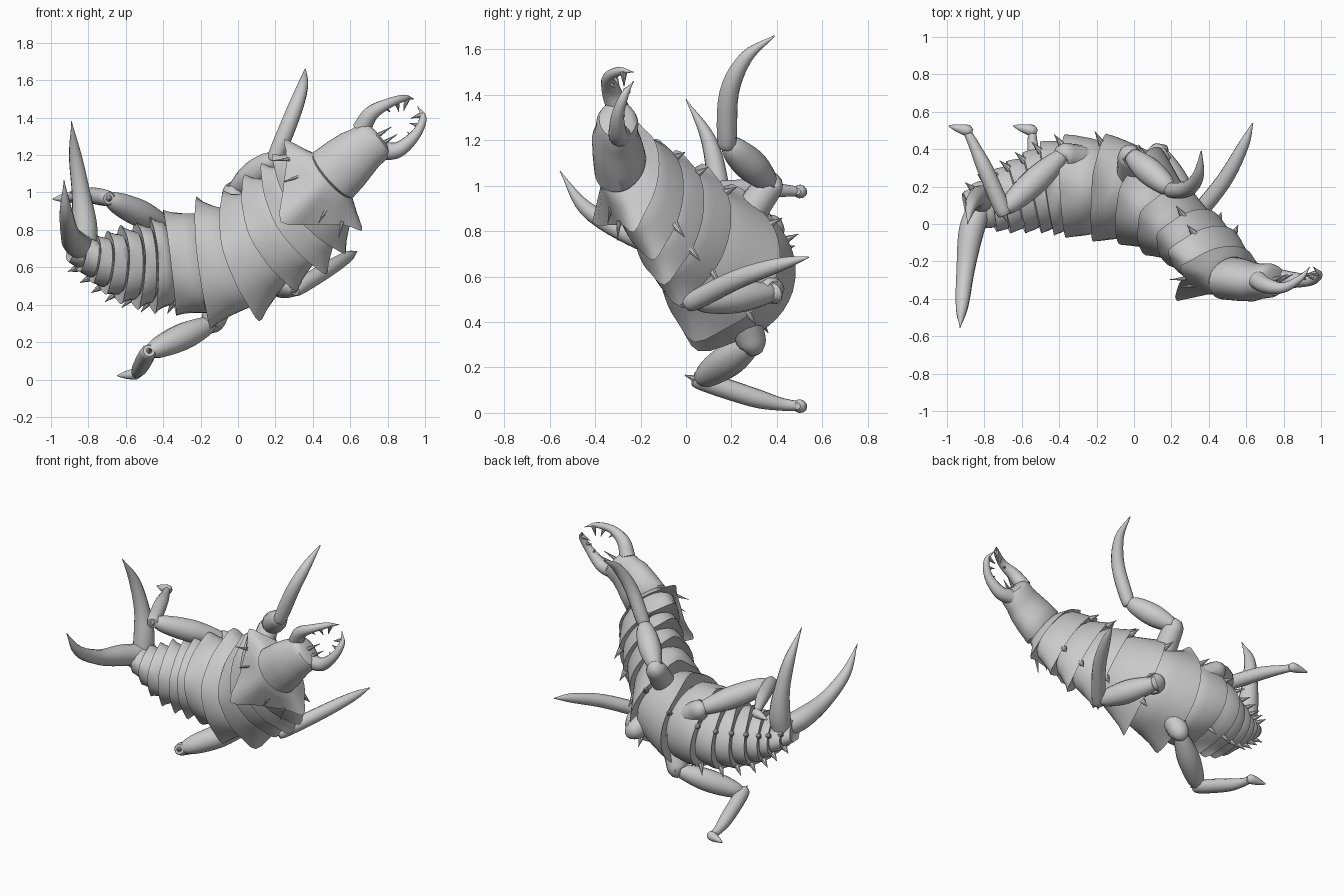
import bpy
import bmesh
from math import cos, sin, pi
from mathutils import Vector

if "Cube" in bpy.data.objects:
    bpy.data.objects.remove(bpy.data.objects["Cube"], do_unlink=True)

made = []


def loft(name, rings):
    """Skin a list of equal-sized point rings and cap both ends."""
    bm = bmesh.new()
    loops = [[bm.verts.new(p) for p in ring] for ring in rings]
    n = len(loops[0])
    for a, b in zip(loops, loops[1:]):
        for i in range(n):
            j = (i + 1) % n
            bm.faces.new((a[i], a[j], b[j], b[i]))
    bm.faces.new(loops[0])
    bm.faces.new(loops[-1])
    bmesh.ops.recalc_face_normals(bm, faces=bm.faces)
    mesh = bpy.data.meshes.new(name)
    bm.to_mesh(mesh)
    bm.free()
    obj = bpy.data.objects.new(name, mesh)
    bpy.context.collection.objects.link(obj)
    made.append(obj)


def spline(points, steps):
    """Catmull-Rom samples through points of any dimension."""
    pts = [Vector(p) for p in points]
    pts = [pts[0] * 2 - pts[1]] + pts + [pts[-1] * 2 - pts[-2]]
    out = []
    for a, b, c, d in zip(pts, pts[1:], pts[2:], pts[3:]):
        for s in range(steps):
            t = s / steps
            out.append(b + (c - a) * (t / 2) + (a * 2 - b * 5 + c * 4 - d) * (t * t / 2)
                       + (b * 3 - a - c * 3 + d) * (t ** 3 / 2))
    return out + [pts[-2]]


def limb(name, path, radii, sides=12, steps=5):
    """Tapering tube along a smooth path."""
    samples = spline([(*p, r) for p, r in zip(path, radii)], steps)
    centres = [s.xyz for s in samples]
    rings, side = [], Vector((0.3, 0.5, 0.8))
    for i, c in enumerate(centres):
        t = (centres[min(i + 1, len(centres) - 1)] - centres[max(i - 1, 0)]).normalized()
        side = (side - t * side.dot(t)).normalized()
        other = t.cross(side)
        r = max(samples[i].w, 0.002)
        rings.append([c + (side * cos(2 * pi * k / sides) + other * sin(2 * pi * k / sides)) * r
                      for k in range(sides)])
    loft(name, rings)


def spike(name, base, tip, radius):
    base, tip = Vector(base), Vector(tip)
    limb(name, [base, base.lerp(tip, 0.5), tip], [radius, radius * 0.55, 0], 8, 2)


# Body stations from head to tail: lower edge x, z, upper edge x, z, centre y, half depth
stations = [
    (.82, 1.20, .67, 1.38, -.30, .085), (.72, 1.09, .55, 1.32, -.31, .10),
    (.62, .97, .40, 1.22, -.29, .115), (.66, .80, .25, 1.28, -.23, .16),
    (.57, .68, .19, 1.20, -.14, .17), (.47, .57, .13, 1.15, -.07, .19),
    (.31, .48, .04, 1.09, .02, .22), (.11, .32, -.07, 1.0, .12, .25),
    (-.15, .28, -.22, .97, .16, .26), (-.33, .35, -.40, .90, .17, .25),
    (-.44, .36, -.48, .87, .16, .23), (-.53, .38, -.55, .84, .14, .20),
    (-.62, .41, -.63, .82, .12, .18), (-.70, .46, -.70, .79, .10, .16),
    (-.77, .52, -.76, .77, .09, .14), (-.84, .58, -.83, .76, .08, .11),
    (-.90, .63, -.88, .76, .07, .08),
]
centres = [Vector(((a + c) / 2, y, (b + d) / 2)) for a, b, c, d, y, _ in stations]
sections = []
for i, (a, b, c, d, y, depth) in enumerate(stations):
    roll = min(.3, max(0, (i - 4) * .08))
    wide = Vector((c - a, roll * (d - b), d - b)) / 2
    ahead = (centres[max(i - 1, 0)] - centres[min(i + 1, len(centres) - 1)]).normalized()
    back = wide.cross(ahead).normalized()
    if back.y > 0:
        back = -back
    belly = back * depth * (-1.35 if i > 6 else -1.0)
    sections.append((centres[i], wide, back * depth, belly))


def between(a, b, t):
    return [p.lerp(q, t) for p, q in zip(a, b)]


def ring(section, scale, point=0.0, crest=0.0, drag=(0, 0, 0), n=40):
    """Oval section with its own belly depth, pointed sides and a crest dragged tailwards."""
    c, wide, back, belly = section
    out = []
    for k in range(n):
        u, v = cos(2 * pi * k / n), sin(2 * pi * k / n)
        side = scale * .93 + point * abs(u) ** 18
        depth = back * v * (scale + crest * v ** 20) if v > 0 else belly * -v * scale
        out.append(c + wide * u * side + depth + Vector(drag) * max(v, 0) ** 3)
    return out


# Head capsule
head = sections[:3]
loft("head", [ring(between(head[0], head[1], -.1), .7), ring(head[0], .97),
              ring(between(head[0], head[1], .2), 1.05), ring(between(head[0], head[1], .6), 1.0),
              ring(head[1], 1.04), ring(between(head[1], head[2], .5), 1.06), ring(head[2], 1.04),
              ring(between(head[2], sections[3], .4), .62)])

# Collar plate, drawn out into a spike over the back
a, b = sections[2:4]
tail_pull = Vector((-.11, .02, -.10))
loft("collar_plate", [ring(between(a, b, -.1), .75), ring(between(a, b, .1), .88),
                      ring(between(a, b, .5), .88, .06, .15, tail_pull * .3),
                      ring(b, .88, .2, .7, tail_pull),
                      ring(between(a, b, .85), .78, 0, 0, tail_pull * .5)])

# Overlapping armour segments with flared rear rims and pointed side edges
for i in range(4, len(sections)):
    a, b = sections[i - 1], sections[i]
    loft("body_segment",
         [ring(between(a, b, -.15), .68), ring(between(a, b, .06), .81),
          ring(between(a, b, .4), .87), ring(between(a, b, .8), .92, .07, .03),
          ring(b, .93, .16, .07), ring(between(a, b, .9), .78)])

# Small thorns on the underside
for i in range(4, len(sections) - 1):
    c, wide, _, belly = sections[i]
    rear = (sections[i + 1][0] - c).normalized()
    for turn in (2.3, 0.85):
        out = wide * cos(turn) + belly * sin(turn)
        spike("thorn", c + out * .84, c + out * .94 + out.normalized() * .035 + rear * .04, .02)

# Thorns along the collar
c, wide, back, _ = sections[3]
for turn in (.6, 1.1, 2.0, 2.5):
    out = wide * cos(turn) + back * sin(turn)
    spike("collar_thorn", c + out * .85, c + out * 1.05 + tail_pull * .4, .012)

# Mandibles with inner teeth
jaw_centre = Vector((.87, -.27, 1.38))
jaws = {
    "upper_mandible": [(.66, -.30, 1.34), (.71, -.33, 1.42), (.80, -.34, 1.475),
                       (.89, -.29, 1.505), (.94, -.23, 1.50)],
    "lower_mandible": [(.77, -.29, 1.22), (.86, -.30, 1.23), (.95, -.30, 1.31),
                       (.99, -.27, 1.40), (.96, -.23, 1.46)],
}
for name, path in jaws.items():
    limb(name, path, [.05, .042, .028, .018, 0])
    samples = spline(path, 4)
    for k, reach in ((7, .4), (10, .55), (13, .55)):
        spike("mandible_tooth", samples[k], samples[k].lerp(jaw_centre, reach), .018)

# Short feelers beside the mouth
for x, z in ((.77, 1.32), (.80, 1.28)):
    spike("feeler", (x - .03, -.30, z - .02), (x + .05, -.27, z + .03), .015)

# Legs: hip, thigh top, knee, then three shin points; rear legs end in a turned foot
legs = {
    "rear_lower": [(-.08, .25, .45), (-.14, .29, .30), (-.48, .06, .145),
                   (-.52, .29, .07), (-.54, .41, .04), (-.545, .49, .03)],
    "rear_upper": [(-.25, .34, .72), (-.38, .37, .82), (-.70, .07, .97),
                   (-.79, .28, .985), (-.85, .41, .98), (-.89, .49, .975)],
    "front_upper": [(-.02, .26, .85), (-.02, .37, 1.01), (.20, .18, 1.19),
                    (.29, .19, 1.41), (.345, .265, 1.565), (.36, .39, 1.66)],
    "front_lower": [(.10, .28, .58), (.14, .38, .53), (.32, .03, .49),
                    (.48, .23, .59), (.585, .42, .655), (.635, .54, .685)],
}
for name, joints in legs.items():
    hip, top, knee, mid, far, end = [Vector(p) for p in joints]
    clawed = name.startswith("rear")
    limb(name + "_coxa", [hip, hip.lerp(top, .6), top, top.lerp(knee, .06)], [.075, .07, .06, .02])
    limb(name + "_thigh", [top.lerp(knee, -.06), top.lerp(knee, .08), top.lerp(knee, .45),
                           top.lerp(knee, .85), top.lerp(knee, 1.05)], [.02, .05, .073, .056, .015])
    limb(name + "_shin", [knee.lerp(mid, -.12), knee, mid, far, end],
         [.012, .042, .043, .03, .022 if clawed else .003])
    spike(name + "_knee_thorn", knee, knee + (knee - mid).normalized() * .07, .025)
    if clawed:
        limb(name + "_foot", [end + Vector(p) for p in
                              ((.025, 0, 0), (0, .01, 0), (-.05, .022, -.005), (-.10, .035, -.01))],
             [.015, .03, .022, .004])

# Tail prongs
prongs = {
    "right_tail_prong": [(-.82, .10, .70), (-.87, -.04, .73), (-.90, -.24, .785),
                         (-.92, -.44, .90), (-.93, -.555, 1.065)],
    "left_tail_prong": [(-.82, .12, .70), (-.82, .14, .82), (-.84, .14, 1.0),
                        (-.87, .10, 1.2), (-.89, 0, 1.38)],
}
for name, path in prongs.items():
    limb(name, path, [.065, .068, .05, .034, 0])

# Smooth shading with sharp plate edges
bpy.ops.object.select_all(action="DESELECT")
for obj in made:
    obj.select_set(True)
bpy.context.view_layer.objects.active = made[0]
bpy.ops.object.shade_smooth_by_angle(angle=0.7)
